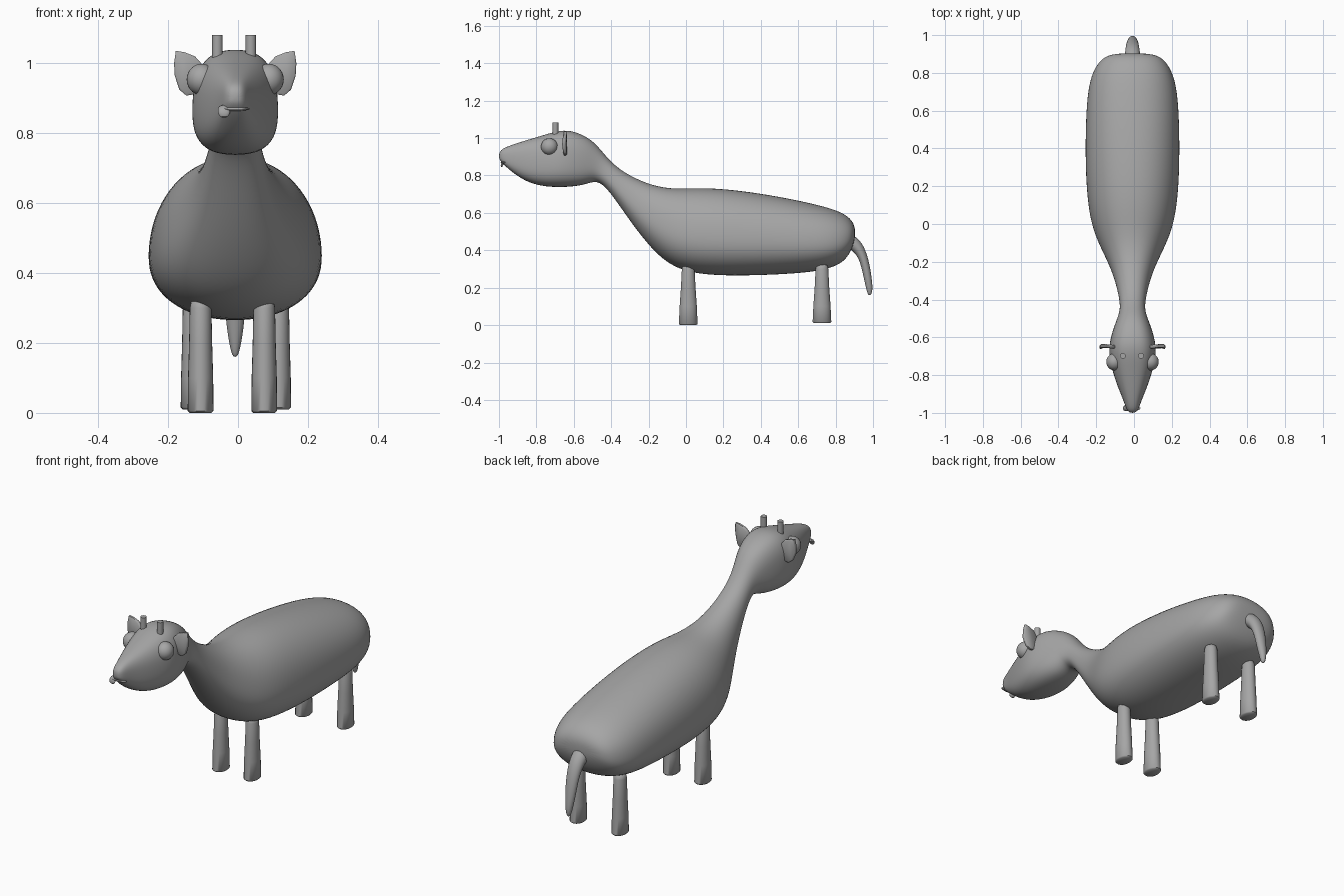
import bpy, bmesh, math
from mathutils import Vector

cube = bpy.data.objects.get("Cube")
if cube:
    bpy.data.objects.remove(cube, do_unlink=True)

CX = -0.008  # middle line of the animal
SIDES = {"right": -1, "left": 1}

grey = bpy.data.materials.new("plain grey")
grey.use_nodes = True
GREY = (0.38, 0.38, 0.38, 1)
grey.diffuse_color = GREY
grey.node_tree.nodes["Principled BSDF"].inputs["Base Color"].default_value = GREY


def finish(name, bm, subdivide=0):
    """Turn a bmesh into a smooth shaded object."""
    bmesh.ops.recalc_face_normals(bm, faces=bm.faces)
    mesh = bpy.data.meshes.new(name)
    bm.to_mesh(mesh)
    bm.free()
    mesh.materials.append(grey)
    obj = bpy.data.objects.new(name, mesh)
    bpy.context.collection.objects.link(obj)
    if subdivide:
        mod = obj.modifiers.new("Smooth", "SUBSURF")
        mod.levels = mod.render_levels = subdivide
    bpy.ops.object.select_all(action="DESELECT")
    obj.select_set(True)
    bpy.context.view_layer.objects.active = obj
    bpy.ops.object.shade_smooth_by_angle(angle=math.radians(50))
    return obj


def skin(name, rings, subdivide=0):
    """Bridge a row of equal rings and cap both ends."""
    bm = bmesh.new()
    loops = [[bm.verts.new(p) for p in ring] for ring in rings]
    count = len(loops[0])
    for a, b in zip(loops, loops[1:]):
        for i in range(count):
            j = (i + 1) % count
            bm.faces.new((a[i], a[j], b[j], b[i]))
    bm.faces.new(loops[0])
    bm.faces.new(loops[-1])
    return finish(name, bm, subdivide)


def section(ty, tz, by, bz, width, power=2.2, belly=0.41, count=20):
    """Egg-shaped ring between a top and a bottom point of the side outline."""
    top, bottom = Vector((CX, ty, tz)), Vector((CX, by, bz))
    mid = bottom.lerp(top, belly)
    ring = []
    for i in range(count):
        a = math.tau * i / count
        c, s = [math.copysign(abs(f) ** (2 / power), f) for f in (math.cos(a), math.sin(a))]
        p = mid + (top - mid) * s if s > 0 else mid + (mid - bottom) * s
        ring.append(p + Vector((width * c, 0, 0)))
    return ring


# Head, neck and trunk in one skin: top y, top z, bottom y, bottom z, half width
outline = [
    (-1, .915, -1, .89, .012),
    (-.99, .94, -.985, .868, .03),
    (-.94, .962, -.94, .825, .046),
    (-.86, .988, -.86, .767, .08),
    (-.77, 1.015, -.77, .741, .11),
    (-.69, 1.04, -.69, .736, .127),
    (-.62, 1.045, -.62, .738, .122),
    (-.54, 1.015, -.55, .748, .1),
    (-.48, .97, -.5, .765, .078),
    (-.43, .905, -.465, .765, .066),
    (-.37, .845, -.42, .728, .07),
    (-.3, .8, -.35, .63, .085),
    (-.2, .755, -.26, .5, .115),
    (-.1, .733, -.16, .38, .165),
    (0, .733, -.07, .31, .208),
    (.12, .738, .05, .27, .237),
    (.3, .722, .25, .26, .252),
    (.5, .69, .5, .268, .252),
    (.68, .652, .68, .282, .243),
    (.79, .622, .78, .305, .222),
    (.86, .59, .85, .34, .185),
    (.895, .55, .89, .41, .14),
    (.905, .51, .903, .46, .07),
]
skin("body", [section(*row, power=2.6 if row[0] < -.5 else 2.2) for row in outline], 2)

# Drooping tail
tail = [
    (.86, .5, .86, .41, .045),
    (.91, .475, .885, .4, .042),
    (.95, .43, .915, .37, .038),
    (.978, .35, .935, .32, .033),
    (.993, .26, .95, .25, .027),
    (1, .19, .965, .185, .016),
    (.99, .16, .975, .158, .007),
]
skin("tail", [section(*row, power=2, belly=.5, count=12) for row in tail], 2)


def leg(name, x, y, foot):
    """Tapering leg with softly rounded ends; profile is height, x and y radius."""
    profile = [
        (foot, .031, .043), (foot + .006, .037, .05), (.1, .036, .046),
        (.2, .033, .039), (.3, .031, .034), (.318, .027, .029), (.325, .016, .018),
    ]
    rings = [[(x + rx * math.cos(a), y + ry * math.sin(a), z)
              for a in (math.tau * i / 24 for i in range(24))] for z, rx, ry in profile]
    skin(name, rings)


for side, sign in SIDES.items():
    leg(side + "_front_leg", -.016 + .091 * sign, .012, 0)
    leg(side + "_hind_leg", -.006 + .121 * sign, .727, .01)


def ball(name, centre, radii):
    bm = bmesh.new()
    bmesh.ops.create_uvsphere(bm, u_segments=24, v_segments=14, radius=1)
    bmesh.ops.scale(bm, vec=radii, verts=bm.verts)
    bmesh.ops.translate(bm, vec=centre, verts=bm.verts)
    return finish(name, bm)


def ear(name, sign):
    """Thin pointed leaf, slightly cupped."""
    leaf = [(.085, .935), (.088, .99), (.115, 1.02), (.145, 1.032), (.17, 1.036),
            (.175, 1), (.173, .965), (.16, .925), (.14, .908), (.115, .912)]
    rings = []
    for y, size in ((-.663, .9), (-.659, 1), (-.648, 1), (-.644, .9)):
        rings.append([(CX + sign * (.13 + (x - .13) * size), y + abs(z - .97) * .12,
                       .97 + (z - .97) * size) for x, z in leaf])
    skin(name, rings)


for side, sign in SIDES.items():
    ball(side + "_eye", (CX + .096 * sign, -.73, .954), (.043, .045, .045))
    ear(side + "_ear", sign)
    # Short stub horns
    bm = bmesh.new()
    bmesh.ops.create_cone(bm, cap_ends=True, segments=20, radius1=.015, radius2=.015, depth=.1)
    bmesh.ops.translate(bm, vec=(-.011 + .048 * sign, -.698, 1.032), verts=bm.verts)
    finish(side + "_horn", bm)

# Lip line and a tongue hanging out at one side
ball("lip", (CX, -.975, .87), (.042, .016, .006))
tongue = [(-.965, .885, -.955, .87, .017), (-.985, .876, -.972, .862, .019),
          (-.992, .86, -.98, .855, .018), (-.99, .845, -.982, .843, .011)]
shift = Vector((-.032, 0, 0))
skin("tongue", [[p + shift for p in section(*row, count=12)] for row in tongue], 1)
